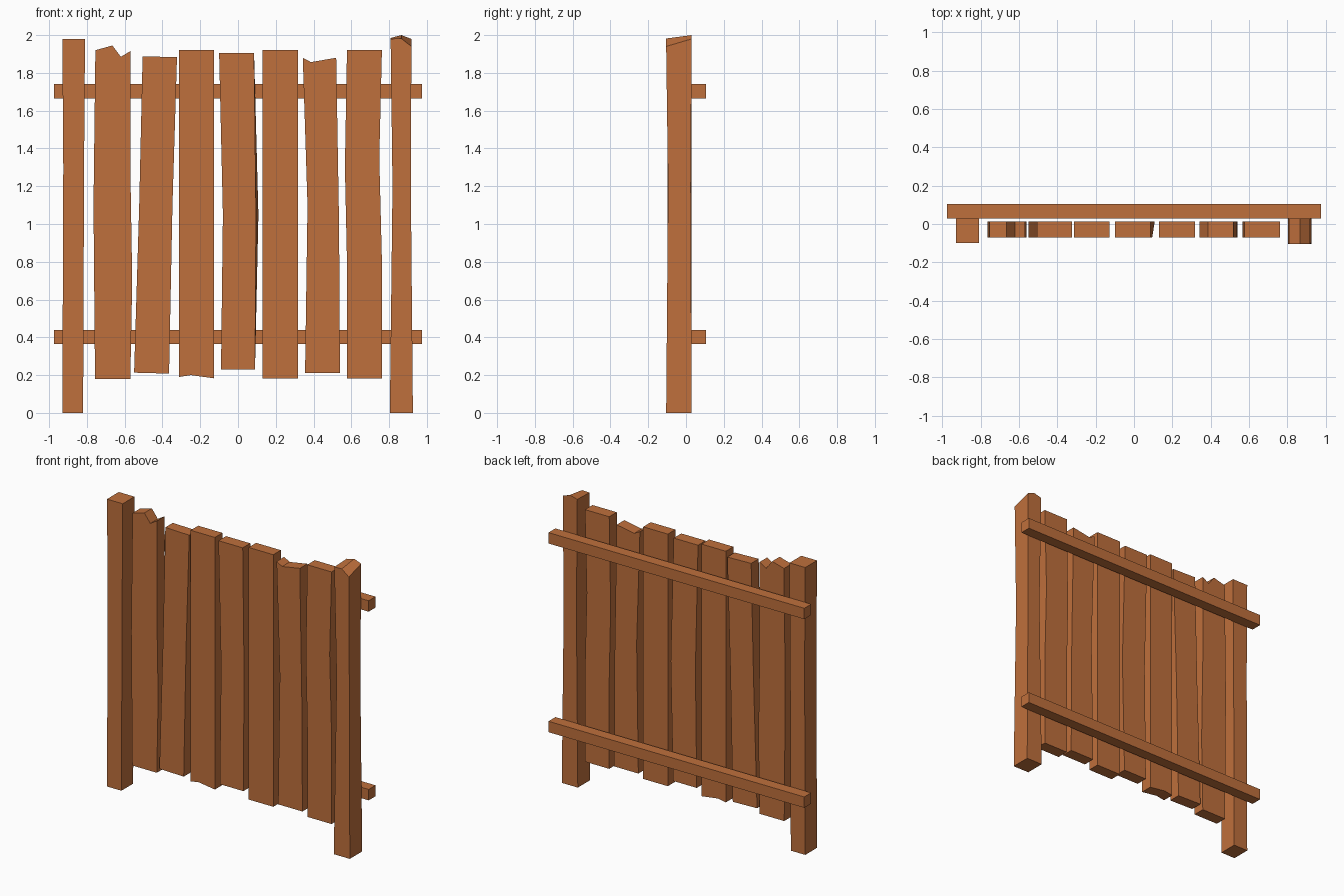
import bpy

wood = bpy.data.materials.new("wood")
wood.diffuse_color = (0.52, 0.16, 0.045, 1)


def prism(name, front, y0, y1, back=None):
    """Solid between a front outline (x, z) at y0 and a matching back outline at y1."""
    back = back or front
    n = len(front)
    verts = [(x, y0, z) for x, z in front] + [(x, y1, z) for x, z in back]
    faces = [tuple(range(n)), tuple(range(2 * n - 1, n - 1, -1))]
    faces += [(i, i + n, (i + 1) % n + n, (i + 1) % n) for i in range(n)]
    mesh = bpy.data.meshes.new(name)
    mesh.from_pydata(verts, [], faces)
    mesh.materials.append(wood)
    ob = bpy.data.objects.new(name, mesh)
    bpy.context.collection.objects.link(ob)
    return ob


# Planks: outlines anticlockwise from bottom left, with worn ends
planks = [
    [(-.757, .18), (-.57, .18), (-.56, .7), (-.57, 1.3), (-.57, 1.915), (-.62, 1.885),
     (-.665, 1.945), (-.755, 1.92), (-.765, 1.1)],
    [(-.55, .213), (-.365, .208), (-.347, 1.1), (-.323, 1.883), (-.505, 1.888), (-.523, 1.1)],
    [(-.312, .19), (-.25, .2), (-.127, .183), (-.127, 1.92), (-.312, 1.92)],
    [(-.09, .23), (.09, .23), (.095, 1.05), (.085, 1.905), (-.1, 1.905), (-.08, 1.05)],
    [(.13, .183), (.318, .183), (.318, 1.92), (.13, 1.92)],
    [(.355, .21), (.54, .21), (.535, 1.0), (.52, 1.88), (.386, 1.857), (.343, 1.88), (.368, 1.1)],
    [(.577, .183), (.762, .183), (.762, .8), (.748, 1.35), (.762, 1.92), (.577, 1.92),
     (.566, 1.3), (.577, .8)],
]
for i, outline in enumerate(planks, 1):
    back = None
    if i == 4:  # warped edge
        back = list(outline)
        back[2] = (.108, 1.05)
    prism(f"plank_{i}", outline, -.07, .012, back)

# Left post
prism("left_post", [(-.93, 0), (-.82, 0), (-.815, 1.3), (-.81, 1.98), (-.93, 1.98), (-.925, 1.3)],
      -.098, .03)

# Right post with a chipped, slanted top
f = [(.804, 0), (.926, 0), (.915, 1.2), (.918, 1.94), (.865, 1.982), (.808, 1.98), (.818, 1.2)]
b = f[:3] + [(.918, 1.98), (.865, 2.0), (.808, 1.985)] + f[6:]
post = prism("right_post", f, -.105, .03, b)
for i in (2, 6):  # slim waist
    post.data.vertices[i].co.y = -.095
    post.data.vertices[i + 7].co.y = .025

# Rails across the back
for name, z in (("lower_rail", .365), ("upper_rail", 1.665)):
    prism(name, [(-.975, z), (.975, z), (.975, z + .075), (-.975, z + .075)], .03, .105)
